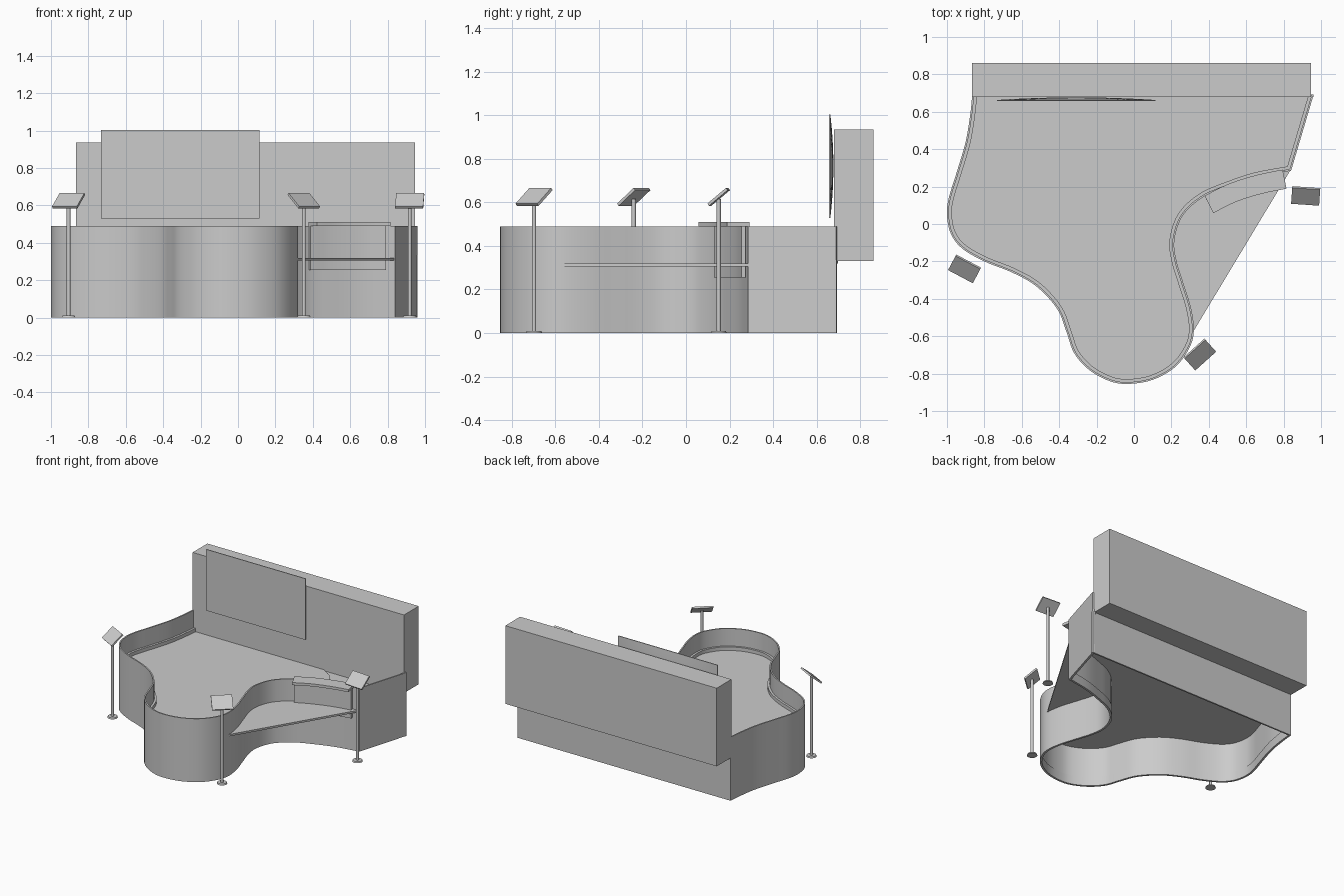
import bpy, bmesh, math
from mathutils import Vector, Matrix

if "Cube" in bpy.data.objects:
    bpy.data.objects.remove(bpy.data.objects["Cube"])


def finish(name, bm, smooth=True):
    bmesh.ops.recalc_face_normals(bm, faces=bm.faces)
    me = bpy.data.meshes.new(name)
    bm.to_mesh(me)
    bm.free()
    ob = bpy.data.objects.new(name, me)
    bpy.context.collection.objects.link(ob)
    if smooth:
        bpy.context.view_layer.objects.active = ob
        ob.select_set(True)
        bpy.ops.object.shade_smooth_by_angle(angle=math.radians(30))
        ob.select_set(False)
    return ob


def spline(pts, n=5):
    # Catmull-Rom curve through the points
    p = [Vector(q) for q in pts]
    p = [2 * p[0] - p[1]] + p + [2 * p[-1] - p[-2]]
    out = []
    for i in range(1, len(p) - 2):
        a, b, c, d = p[i - 1:i + 3]
        for k in range(n):
            t = k / n
            out.append(0.5 * (2 * b + (c - a) * t + (2 * a - 5 * b + 4 * c - d) * t * t
                              + (3 * b - a - 3 * c + d) * t ** 3))
    return out + [p[-2]]


def ribbon(name, path, o0, o1, z0, z1):
    # upright band along a path, between two offsets to its left
    bm = bmesh.new()
    rings = []
    for i, q in enumerate(path):
        t = (path[min(i + 1, len(path) - 1)] - path[max(i - 1, 0)]).normalized()
        nrm = Vector((-t.y, t.x))
        rings.append([bm.verts.new((*(q + nrm * o), z))
                      for o, z in ((o0, z0), (o1, z0), (o1, z1), (o0, z1))])
    for a, b in zip(rings, rings[1:]):
        for k in range(4):
            bm.faces.new((a[k], a[(k + 1) % 4], b[(k + 1) % 4], b[k]))
    bm.faces.new(rings[0])
    bm.faces.new(rings[-1])
    return finish(name, bm)


def plate(name, outline, z0, z1):
    bm = bmesh.new()
    f = bm.faces.new([bm.verts.new((q[0], q[1], z0)) for q in outline])
    r = bmesh.ops.extrude_face_region(bm, geom=[f])
    for v in r["geom"]:
        if isinstance(v, bmesh.types.BMVert):
            v.co.z = z1
    bmesh.ops.triangulate(bm, faces=[f for f in bm.faces if len(f.verts) > 4])
    return finish(name, bm)


def box(name, x0, x1, y0, y1, z0, z1):
    return plate(name, [(x0, y0), (x1, y0), (x1, y1), (x0, y1)], z0, z1)


# winding tank wall, split at the tip of the front lobe and at the right corner
left = [(-.865, .69), (-.875, .59), (-.90, .44), (-.95, .27), (-.99, .14), (-1, .05),
        (-.98, -.05), (-.92, -.13), (-.80, -.20), (-.65, -.26), (-.52, -.335), (-.41, -.455),
        (-.36, -.58), (-.32, -.69), (-.24, -.78), (-.13, -.84), (-.03, -.855), (.10, -.833),
        (.22, -.765), (.295, -.665), (.32, -.57)]
right = [(.305, -.45), (.265, -.32), (.228, -.20), (.215, -.10), (.24, .005), (.29, .08),
         (.38, .15), (.50, .20), (.65, .25), (.84, .285)]
wall = spline(left + right)
side = [Vector((.84, .285)), Vector((.96, .69))]
for nm, path in (("curved", wall), ("side", side)):
    ribbon(nm + "_wall", path, 0, .01, 0, .49)
    ribbon(nm + "_skirting", path, .001, .016, 0, .07)
    ribbon(nm + "_inner_lip", path, .008, .026, .32, .355)

# floor base with its straight overhanging edge, and the main basin floor
n_tip = 5 * (len(left) - 1) + 1
plate("floor_base", [q for q in wall[:n_tip]] + [Vector((.835, .285)), Vector((.958, .688))],
      .305, .32)
n_basin = 5 * (len(left) + 5) + 1
edge = spline([(.325, .115), (.345, .26), (.41, .41), (.41, .52), (.35, .62), (.26, .68)])
plate("basin_floor", wall[:n_basin] + edge, .32, .328)

# back wall
box("back_wall", -.865, .945, .68, .86, .33, .935)
box("lower_back_panel", -.865, .96, .68, .692, 0, .335)

# screen: flat front, gently bulged back
bm = bmesh.new()
N = 16
for back in (0, 1):
    g = []
    for i in range(N + 1):
        for j in range(N + 1):
            u, v = i / N * 2 - 1, j / N * 2 - 1
            y = .657 + back * (.006 + .014 * (1 - u * u) * (1 - v * v))
            g.append(bm.verts.new((-.308 + .424 * u, y, .766 + .237 * v)))
    for i in range(N):
        for j in range(N):
            k = i * (N + 1) + j
            bm.faces.new((g[k], g[k + 1], g[k + N + 2], g[k + N + 1]))
rims = [e for e in bm.edges if e.is_boundary]
bmesh.ops.bridge_loops(bm, edges=rims)
finish("screen", bm)

# counter on the right-hand wall
counter = spline([(.40, .105), (.53, .168), (.67, .212), (.805, .24)])
ribbon("counter_top", counter, -.052, .052, .49, .51)
front = spline([(.385, .135), (.50, .187), (.65, .236), (.79, .262)])
ribbon("counter_panel", front, -.008, .012, .255, .49)


# information stands
def stand(name, x, y, deg):
    bm = bmesh.new()
    for r0, r1, z0, z1 in ((.037, .033, 0, .01), (.01, .01, .008, .615)):
        bmesh.ops.create_cone(bm, cap_ends=True, segments=24, radius1=r0, radius2=r1,
                              depth=z1 - z0, matrix=Matrix.Translation((0, 0, (z0 + z1) / 2)))
    m = (Matrix.Translation((0, 0, .625)) @ Matrix.Rotation(math.radians(40), 4, 'X')
         @ Matrix.Diagonal((.15, .112, .013, 1)))
    bmesh.ops.create_cube(bm, size=1, matrix=m)
    ob = finish(name, bm)
    ob.location = (x, y, 0)
    ob.rotation_euler.z = math.radians(deg)


stand("left_stand", -.906, -.24, -28)
stand("front_stand", .352, -.698, 42)
stand("right_stand", .918, .15, -4)
